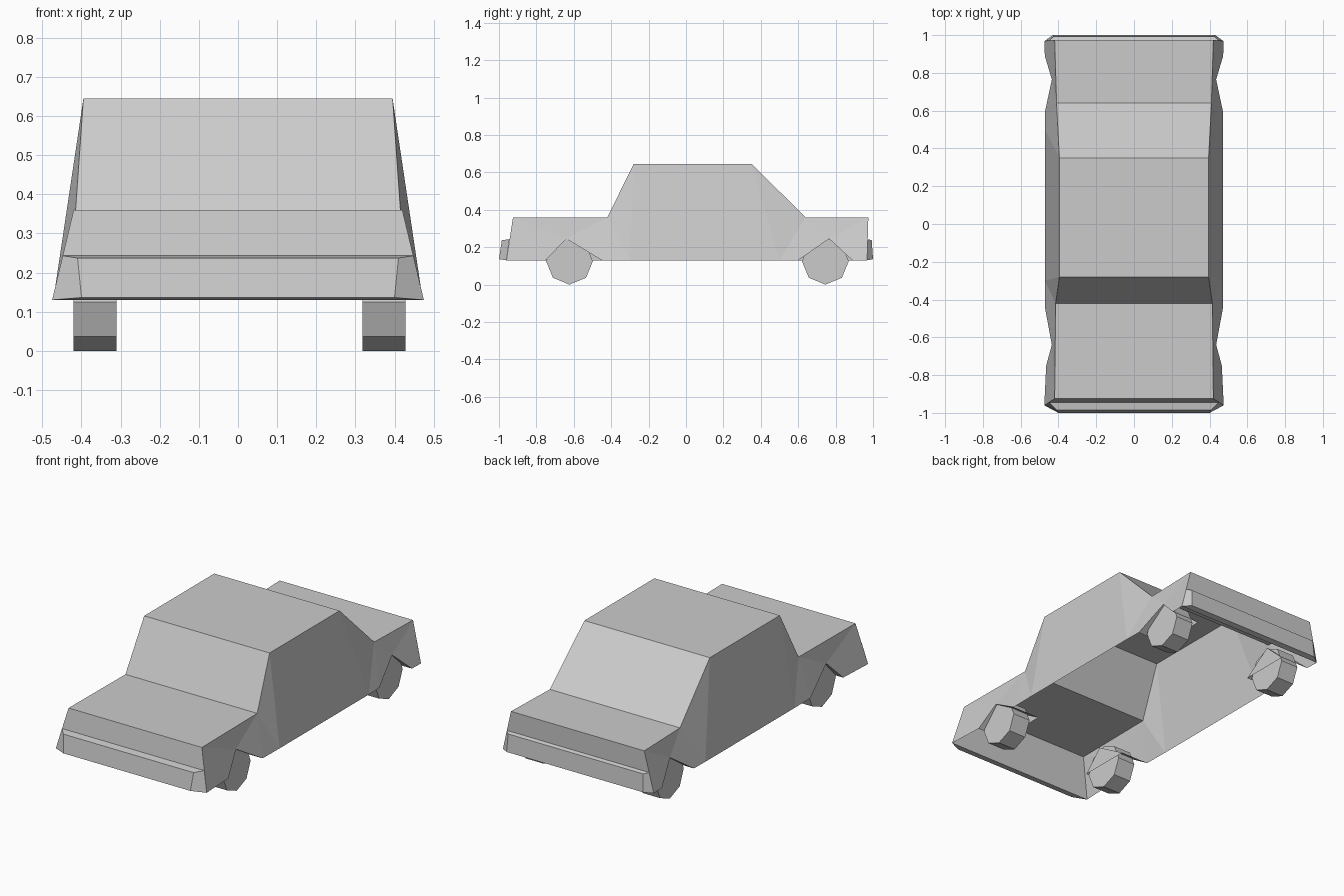
import bpy, bmesh, math
from mathutils import Matrix

if "Cube" in bpy.data.objects:
    bpy.data.objects.remove(bpy.data.objects["Cube"])


def mesh_object(name, points, side_faces, strips):
    """Right-hand named points; side faces are mirrored, strips span the width."""
    bm = bmesh.new()
    v = {}
    for s in (1, -1):
        for key, (x, y, z) in points.items():
            v[key, s] = bm.verts.new((s * x, y, z))
    for face in side_faces:
        keys = face.split()
        bm.faces.new([v[k, 1] for k in keys])
        bm.faces.new([v[k, -1] for k in reversed(keys)])
    for strip in strips:
        a, b = strip.split()
        bm.faces.new([v[a, 1], v[b, 1], v[b, -1], v[a, -1]])
    bmesh.ops.recalc_face_normals(bm, faces=bm.faces)
    me = bpy.data.meshes.new(name)
    bm.to_mesh(me)
    bm.free()
    ob = bpy.data.objects.new(name, me)
    bpy.context.collection.objects.link(ob)
    return ob


# Body shell, open underneath, with tent-shaped wheel wells
IN = 0.295
body = {
    "hood_front": (0.42, -0.925, 0.36), "hood_back": (0.415, -0.42, 0.36),
    "roof_front": (0.395, -0.28, 0.645), "roof_back": (0.395, 0.35, 0.645),
    "trunk_front": (0.41, 0.64, 0.36), "trunk_back": (0.42, 0.975, 0.36),
    "nose": (0.475, -0.96, 0.13), "tail": (0.475, 0.968, 0.13),
    "sill_front": (0.472, -0.30, 0.13), "sill_back": (0.472, 0.50, 0.13),
    # wheel arch corners: a/b/c front, d/e/f rear; trailing i = inner
    "a": (0.465, -0.75, 0.13), "b": (0.435, -0.64, 0.245), "c": (0.47, -0.45, 0.13),
    "d": (0.47, 0.60, 0.13), "e": (0.435, 0.765, 0.245), "f": (0.472, 0.89, 0.13),
}
for k in "abcdef":
    body[k + "i"] = (IN,) + body[k][1:]

mesh_object("car_body", body, [
    "nose a b hood_front",
    "hood_front b hood_back",
    "b c hood_back",
    "c sill_front hood_back",
    "hood_back sill_front roof_front",
    "sill_front sill_back roof_back roof_front",
    "sill_back trunk_front roof_back",
    "sill_back d trunk_front",
    "d e trunk_front",
    "trunk_front e trunk_back",
    "e f tail trunk_back",
    "a b bi ai", "b c ci bi", "ai bi ci",
    "d e ei di", "e f fi ei", "di ei fi",
], ["nose hood_front", "hood_front hood_back", "hood_back roof_front",
    "roof_front roof_back", "roof_back trunk_front",
    "trunk_front trunk_back", "trunk_back tail"])


# Bumpers with tapered ends
def bumper(name, top_in, top_out, low_out, low_in):
    pts = {"ti": top_in, "to": top_out, "lo": low_out, "li": low_in}
    mesh_object(name, pts, ["ti to lo li"], ["ti to", "to lo", "lo li", "li ti"])


bumper("front_bumper", (0.448, -0.944, 0.243), (0.41, -0.985, 0.237),
       (0.40, -1.0, 0.136), (0.475, -0.96, 0.13))
bumper("rear_bumper", (0.448, 0.972, 0.243), (0.425, 0.993, 0.237),
       (0.43, 1.0, 0.136), (0.475, 0.968, 0.13))


# Eight-sided wheels standing on a corner
def wheel(name, x, y):
    bm = bmesh.new()
    bmesh.ops.create_cone(bm, cap_ends=True, segments=8,
                          radius1=0.125, radius2=0.125, depth=0.11)
    bm.transform(Matrix.Translation((x, y, 0.125)) @ Matrix.Rotation(math.pi / 2, 4, 'Y'))
    low = min(v.co.z for v in bm.verts)
    if low > 0.005:  # turn so a corner touches the ground
        turn = Matrix.Translation((x, y, 0.125)) @ Matrix.Rotation(math.pi / 8, 4, 'X') \
            @ Matrix.Translation((-x, -y, -0.125))
        bm.transform(turn)
    me = bpy.data.meshes.new(name)
    bm.to_mesh(me)
    bm.free()
    bpy.context.collection.objects.link(bpy.data.objects.new(name, me))


for end, y in (("front", -0.623), ("rear", 0.745)):
    for side, x in (("right", 0.373), ("left", -0.365)):
        wheel(f"{end}_{side}_wheel", x, y)
